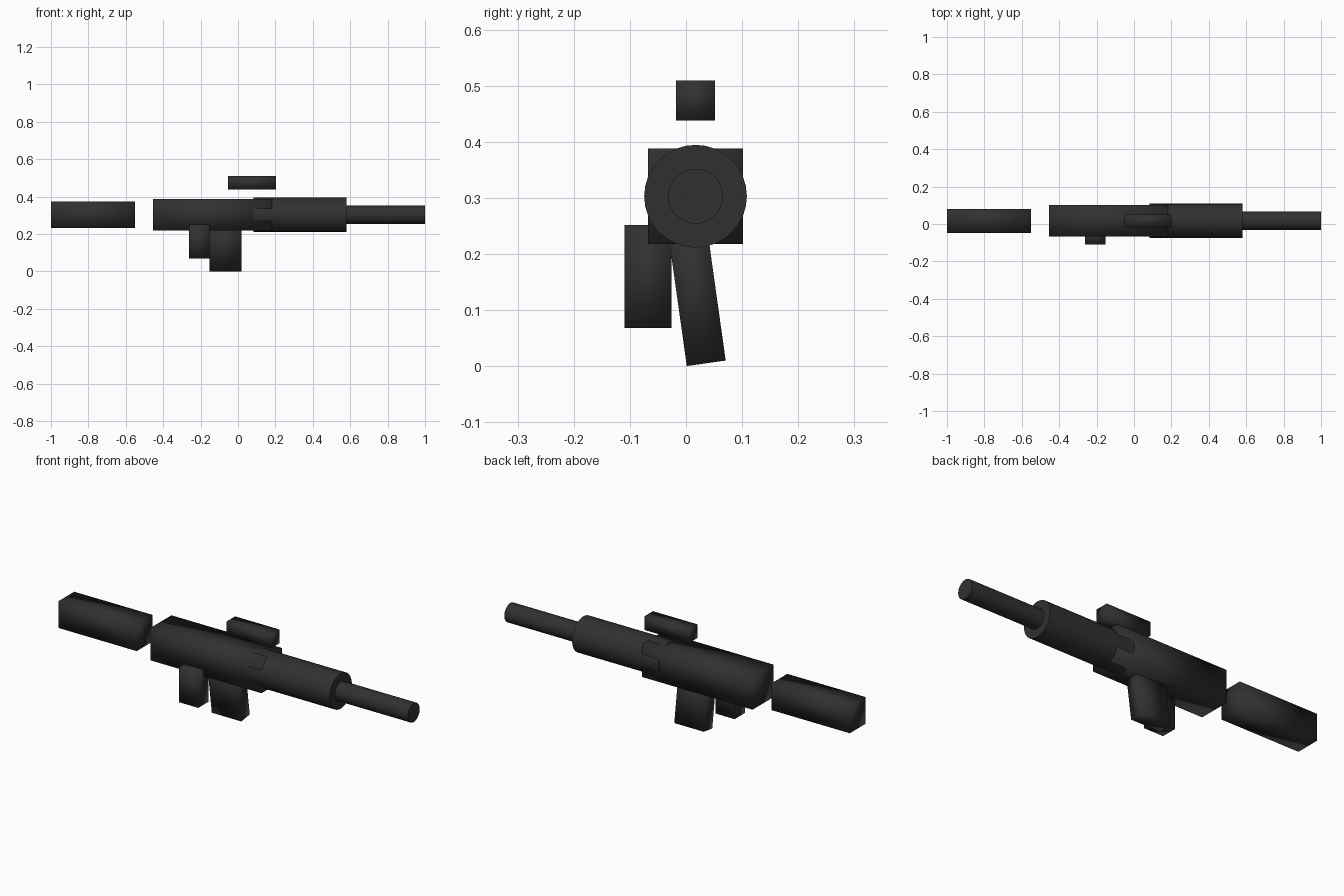
import bpy
from math import radians, pi

if "Cube" in bpy.data.objects:
    bpy.data.objects.remove(bpy.data.objects["Cube"])

AXIS_Y, AXIS_Z = 0.017, 0.303   # shared centre line of the body

dark = bpy.data.materials.new("dark_metal")
dark.diffuse_color = (0.03, 0.03, 0.03, 1)
dark.use_nodes = True
dark.node_tree.nodes["Principled BSDF"].inputs["Base Color"].default_value = dark.diffuse_color


def finish(name):
    ob = bpy.context.object
    ob.name = name
    ob.data.materials.append(dark)
    bpy.ops.object.shade_smooth()
    return ob


def box(name, centre, size, tilt=0):
    bpy.ops.mesh.primitive_cube_add(size=1, location=centre, rotation=(radians(tilt), 0, 0))
    bpy.context.object.scale = size
    bpy.ops.object.transform_apply(location=False, rotation=False, scale=True)
    return finish(name)


def tube(name, x0, x1, radius):
    bpy.ops.mesh.primitive_cylinder_add(vertices=32, radius=radius, depth=x1 - x0,
                                        location=((x0 + x1) / 2, AXIS_Y, AXIS_Z),
                                        rotation=(0, pi / 2, 0))
    return finish(name)


# Body along the centre line
box("stock", (-0.775, AXIS_Y, AXIS_Z), (0.45, 0.128, 0.14))
box("receiver", (-0.136, AXIS_Y, AXIS_Z), (0.638, 0.17, 0.17))
tube("handguard", 0.084, 0.58, 0.0915)
tube("barrel", 0.56, 1.0, 0.049)

# Sight floating above the receiver
box("sight", (0.075, AXIS_Y, 0.4735), (0.256, 0.07, 0.071))

# Grip on the front side, and the tilted magazine
box("grip", (-0.207, -0.068, 0.16), (0.11, 0.084, 0.184))
box("magazine", (-0.067, 0.018, 0.134), (0.17, 0.07, 0.26), tilt=8)

for ob in bpy.context.scene.objects:
    if ob.name in {"handguard", "barrel"}:
        bpy.ops.object.select_all(action='DESELECT')
        ob.select_set(True)
        bpy.context.view_layer.objects.active = ob
        bpy.ops.object.shade_smooth_by_angle(angle=radians(40))
